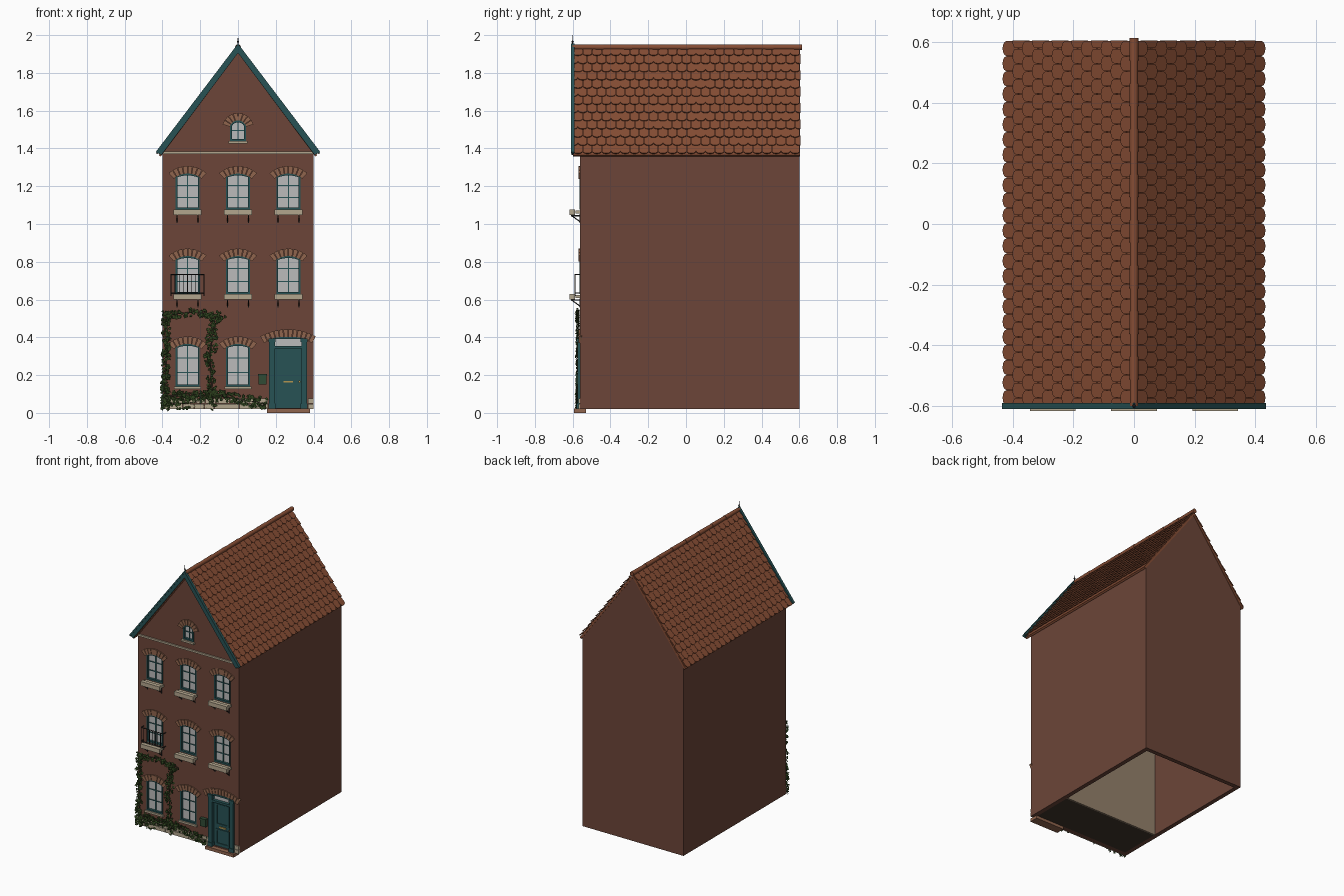
import bpy, bmesh, math, random
from mathutils import Vector, Matrix

if "Cube" in bpy.data.objects:
    bpy.data.objects.remove(bpy.data.objects["Cube"])
random.seed(4)

COL = dict(brick=(.15, .06, .04), tile=(.24, .075, .035), teal=(.02, .085, .09), stone=(.45, .38, .27),
           glass=(.5, .5, .5), arch=(.28, .13, .075), ivy=(.025, .05, .012), iron=(.02, .02, .02),
           tan=(.3, .22, .15), green=(.03, .07, .035), brass=(.45, .3, .08), dark=(.05, .035, .025))
MATS = {}
for k, c in COL.items():
    MATS[k] = bpy.data.materials.new(k)
    MATS[k].diffuse_color = (*c, 1)


def prism(bm, pts, y0, y1):
    """Extrude an x-z outline along y."""
    a = [bm.verts.new((x, y0, z)) for x, z in pts]
    b = [bm.verts.new((x, y1, z)) for x, z in pts]
    bm.faces.new(a)
    bm.faces.new(b[::-1])
    for i in range(len(a)):
        j = (i + 1) % len(a)
        bm.faces.new((a[i], b[i], b[j], a[j]))


def box(bm, x0, x1, y0, y1, z0, z1):
    prism(bm, [(x0, z0), (x1, z0), (x1, z1), (x0, z1)], y0, y1)


def ring(bm, o, i, y0, y1):
    """Frame between two matching outlines."""
    n = len(o)
    v = [[bm.verts.new((x, y, z)) for x, z in p] for p, y in ((o, y0), (i, y0), (i, y1), (o, y1))]
    for k in range(4):
        for j in range(n):
            bm.faces.new((v[k][j], v[k][(j + 1) % n], v[(k + 1) % 4][(j + 1) % n], v[(k + 1) % 4][j]))


def rod(bm, p, q, r, r2=None, seg=6):
    p, q = Vector(p), Vector(q)
    d = q - p
    m = Matrix.Translation((p + q) / 2) @ d.to_track_quat('Z', 'Y').to_matrix().to_4x4()
    bmesh.ops.create_cone(bm, cap_ends=True, segments=seg, radius1=r, radius2=r if r2 is None else r2,
                          depth=d.length, matrix=m)


def finish(bm, name, mat, recalc=True):
    if recalc:
        bmesh.ops.recalc_face_normals(bm, faces=bm.faces[:])
    me = bpy.data.meshes.new(name)
    bm.to_mesh(me)
    bm.free()
    ob = bpy.data.objects.new(name, me)
    bpy.context.collection.objects.link(ob)
    me.materials.append(MATS[mat])
    return ob


def arch_info(hw, zs, rise):
    R = (hw * hw + rise * rise) / (2 * rise)
    return R, zs + rise - R, math.asin(min(1, hw / R))


def outline(cx, hw, z0, zs, rise, n=8):
    R, cz, a = arch_info(hw, zs, rise)
    t = [a - 2 * a * k / n for k in range(n + 1)]
    return [(cx - hw, z0), (cx + hw, z0)] + [(cx + R * math.sin(k), cz + R * math.cos(k)) for k in t]


# openings: centre, half width, bottom, spring, rise, brick count
XS = (-.267, 0, .267)
WINS = [(x, .064, z0, zs, .02, 8) for z0, zs in ((.14, .345), (.63, .81), (1.077, 1.247)) for x in XS
        if not (z0 < .2 and x > .1)]
WINS.append((0, .042, 1.44, 1.52, .028, 8))
DOOR = (.265, .1, .02, .383, .02, 12)

# hollow walls with gables, openings cut out
bm = bmesh.new()
prism(bm, [(-.4, .02), (.4, .02), (.4, 1.37), (0, 1.905), (-.4, 1.37)], -.56, .6)
walls = finish(bm, "walls", "brick")
inner = bmesh.new()
prism(inner, [(-.37, -.1), (.37, -.1), (.37, 1.36), (0, 1.855), (-.37, 1.36)], -.53, .57)
holes = bmesh.new()
for w in WINS:
    prism(holes, outline(*w[:5]), -.6, -.5)
prism(holes, outline(.265, .1, .025, .383, .02), -.6, -.5)
for b in (inner, holes):
    cut = finish(b, "cutter", "brick")
    cut.hide_render = True
    mod = walls.modifiers.new("cut", 'BOOLEAN')
    mod.operation, mod.solver, mod.object = 'DIFFERENCE', 'EXACT', cut
    bpy.context.view_layer.objects.active = walls
    bpy.ops.object.modifier_apply(modifier=mod.name)
    bpy.data.objects.remove(cut)

# front rooms: floors and partition
bm = bmesh.new()
for z in (.02, .48, .93, 1.35):
    box(bm, -.37, .37, -.53, -.24, z, z + .012)
finish(bm, "room_floors", "dark")
bm = bmesh.new()
box(bm, -.37, .37, -.24, -.23, .02, 1.36)
finish(bm, "room_partition", "tan")

# window frames, glass and brick arches
fr, gl, ar = bmesh.new(), bmesh.new(), bmesh.new()
for cx, hw, z0, zs, rise, n in WINS + [DOOR]:
    if hw < .1:
        ring(fr, outline(cx, hw, z0, zs, rise), outline(cx, hw - .01, z0 + .01, zs, rise - .01), -.563, -.535)
        box(fr, cx - .003, cx + .003, -.552, -.54, z0 + .005, zs + rise - .008)
        rows = 3 if hw > .05 else 2
        for k in range(1, rows):
            z = z0 + (zs + rise - z0) * k / rows
            box(fr, cx - hw + .005, cx + hw - .005, -.551, -.541, z - .0025, z + .0025)
        prism(gl, outline(cx, hw - .005, z0 + .005, zs, rise - .005), -.546, -.543)
    R, cz, a = arch_info(hw, zs, rise)
    a += .12
    for k in range(n):
        t0, t1 = -a + 2 * a * (k + .06) / n, -a + 2 * a * (k + .94) / n
        prism(ar, [(cx + r * math.sin(t), cz + r * math.cos(t))
                   for r, t in ((R, t0), (R, t1), (R + .04, t1), (R + .04, t0))], -.568, -.55)
finish(fr, "window_frames", "teal")
finish(gl, "window_glass", "glass")
finish(ar, "brick_arches", "arch")

# sills, flower boxes and iron brackets
si, br = bmesh.new(), bmesh.new()
for cx, hw, z0, *_ in WINS:
    if z0 < .2:
        box(si, cx - .072, cx + .072, -.573, -.54, z0 - .014, z0)
    elif z0 > 1.4:
        box(si, cx - .05, cx + .05, -.575, -.54, z0 - .014, z0)
    else:
        box(si, cx - .072, cx + .072, -.585, -.54, z0 - .022, z0 - .006)
        box(si, cx - .075, cx + .075, -.616, -.588, z0 - .03, z0)
        for s in (-.055, .055):
            rod(br, (cx + s, -.61, z0 - .033), (cx + s, -.555, z0 - .033), .003)
            rod(br, (cx + s, -.605, z0 - .033), (cx + s, -.558, z0 - .067), .003)
            rod(br, (cx + s, -.562, z0 - .072), (cx + s, -.562, z0 - .025), .003)
finish(si, "sills_and_flower_boxes", "stone")
finish(br, "iron_brackets", "iron")

# balcony railing
bm = bmesh.new()
for z in (.635, .733):
    rod(bm, (-.355, -.588, z), (-.18, -.588, z), .003)
    for x in (-.355, -.18):
        rod(bm, (x, -.588, z), (x, -.555, z), .003)
for k in range(9):
    x = -.355 + .175 * k / 8
    rod(bm, (x, -.588, .62), (x, -.588, .733), .002)
finish(bm, "balcony_railing", "iron")

# door with frame, panels, transom and step
bm = bmesh.new()
for s in (-1, 1):
    c = .265 + s * .085
    box(bm, c - .015, c + .015, -.575, -.53, .02, .39)
    box(bm, c - .018, c + .018, -.579, -.54, .02, .05)
    box(bm, c - .018, c + .018, -.579, -.54, .375, .393)
box(bm, .18, .35, -.57, -.535, .34, .355)
prism(bm, outline(.265, .1, .39, .391, .012), -.57, -.535)
box(bm, .195, .335, -.55, -.53, .022, .345)
for z0, z1 in ((.04, .15), (.18, .33)):
    o = [(.213, z0), (.317, z0), (.317, z1), (.213, z1)]
    i = [(.223, z0 + .01), (.307, z0 + .01), (.307, z1 - .01), (.223, z1 - .01)]
    ring(bm, o, i, -.556, -.545)
finish(bm, "front_door", "teal")
bm = bmesh.new()
box(bm, .195, .335, -.547, -.542, .352, .395)
finish(bm, "transom_glass", "glass")
bm = bmesh.new()
box(bm, .24, .29, -.556, -.548, .16, .17)
rod(bm, (.325, -.565, .165), (.325, -.548, .165), .006, seg=10)
finish(bm, "door_fittings", "brass")
bm = bmesh.new()
box(bm, .153, .38, -.592, -.53, 0, .022)
finish(bm, "door_step", "arch")

# letter box
bm = bmesh.new()
box(bm, .108, .15, -.582, -.555, .15, .195)
box(bm, .105, .153, -.586, -.555, .195, .207)
finish(bm, "letter_box", "green")

# plinth stones and string course
bm = bmesh.new()
for row, (z0, z1) in enumerate(((.021, .047), (.05, .076))):
    x = -.4
    while x < .15:
        w = random.uniform(.05, .075)
        box(bm, x + .001, min(x + w, .16) - .001, -.568, -.55, z0, z1)
        x += w
    box(bm, .37, .4, -.568, -.55, z0, z1)
box(bm, -.4, .4, -.57, -.55, 1.37, 1.383)
finish(bm, "plinth_stones_and_string_course", "stone")

# roof decks and round-ended tiles
C, S = .5985, .8011
LEN = .42 / C


def slope(sx, s, y, h):
    return (sx * (.42 - s * C + h * S), y, 1.365 + s * S + h * C)


deck, tiles = bmesh.new(), bmesh.new()
prism(deck, [(.42, 1.365), (0, 1.927), (-.42, 1.365), (-.409, 1.357), (0, 1.905), (.409, 1.357)], -.597, .603)
ROWS, COLS, TW = 13, 24, .05
for sx in (-1, 1):
    for r in range(ROWS):
        s0, s1 = r * LEN / ROWS, min(LEN, (r + 1.3) * LEN / ROWS)
        for c in range(COLS + r % 2):
            y = -.597 + TW * (c + .5 - .5 * (r % 2))
            w = TW / 2 - .001
            o = [(s0 + .016 - .016 * math.cos(t), y + w * math.sin(t))
                 for t in [math.pi * (k / 6 - .5) for k in range(7)]] + [(s1, y + w), (s1, y - w)]
            top, bot = [], []
            for s, yy in o:
                yy = max(-.597, min(.605, yy))
                h = .011 * (1 - (s - s0) / (s1 - s0))
                top.append(tiles.verts.new(slope(sx, s, yy, h + .005)))
                bot.append(tiles.verts.new(slope(sx, s, yy, h - .001)))
            if sx < 0:
                top.reverse()
                bot.reverse()
            tiles.faces.new(top[::-1])
            tiles.faces.new(bot)
            for k in range(9):
                j = (k + 1) % 9
                tiles.faces.new((top[k], top[j], bot[j], bot[k]))
finish(deck, "roof_deck", "tile")
finish(tiles, "roof_tiles", "tile")

# ridge caps
bm = bmesh.new()
for k in range(8):
    y = -.6 + 1.2 * k / 8
    rod(bm, (0, y, 1.936), (0, y + .163, 1.936), .013, .0155, 14)
ridge = finish(bm, "ridge_caps", "tile")
bpy.context.view_layer.objects.active = ridge
ridge.select_set(True)
bpy.ops.object.shade_smooth_by_angle()

# barge boards and finial
bm = bmesh.new()
for s in (-1, 1):
    prism(bm, [(s * .432, 1.378), (0, 1.953), (0, 1.905), (s * .405, 1.366)], -.607, -.592)
    prism(bm, [(s * .435, 1.382), (0, 1.955), (0, 1.94), (s * .428, 1.372)], -.61, -.59)
finish(bm, "barge_boards", "teal")
bm = bmesh.new()
rod(bm, (0, -.6, 1.94), (0, -.6, 2.0), .003, .001)
bmesh.ops.create_uvsphere(bm, u_segments=8, v_segments=6, radius=.006, matrix=Matrix.Translation((0, -.6, 1.965)))
finish(bm, "finial", "iron")

# climbing ivy: stems and scattered leaves
PATHS = [((-.385, .03), (-.38, .53), .022, 230), ((-.39, .52), (-.21, .535), .022, 60),
         ((-.21, .53), (-.08, .51), .02, 50), ((-.13, .03), (-.15, .3), .022, 75), ((-.15, .3), (-.12, .52), .03, 80),
         ((-.39, .09), (-.1, .095), .024, 140), ((-.1, .09), (.14, .05), .028, 130), ((-.39, .04), (-.2, .06), .03, 50)]
st, lv = bmesh.new(), bmesh.new()
for (xa, za), (xb, zb), spread, n in PATHS:
    rod(st, (xa, -.566, za), (xb, -.566, zb), .004, .003)
    for _ in range(n):
        t = random.random()
        x = max(-.403, xa + (xb - xa) * t + random.uniform(-spread, spread))
        z = max(.02, za + (zb - za) * t + random.uniform(-spread, spread))
        m = (Matrix.Translation((x, random.uniform(-.583, -.567), z))
             @ Matrix.Rotation(random.uniform(-.6, .6), 4, 'Z') @ Matrix.Rotation(random.uniform(-.7, .4), 4, 'X')
             @ Matrix.Rotation(random.uniform(-2, 2), 4, 'Y') @ Matrix.Scale(random.uniform(.007, .011), 4))
        v = [lv.verts.new(m @ Vector(p)) for p in
             ((0, 0, -1.2), (.9, .25, -.2), (.6, .2, .7), (0, 0, .5), (-.6, .2, .7), (-.9, .25, -.2))]
        lv.faces.new(v[:4])
        lv.faces.new((v[0], v[3], v[4], v[5]))
finish(st, "ivy_stems", "dark")
finish(lv, "ivy_leaves", "ivy", False)

for m in bpy.data.materials:
    if m.users and not m.is_grease_pencil:
        m.use_nodes = True
        m.node_tree.nodes["Principled BSDF"].inputs["Base Color"].default_value = m.diffuse_color
